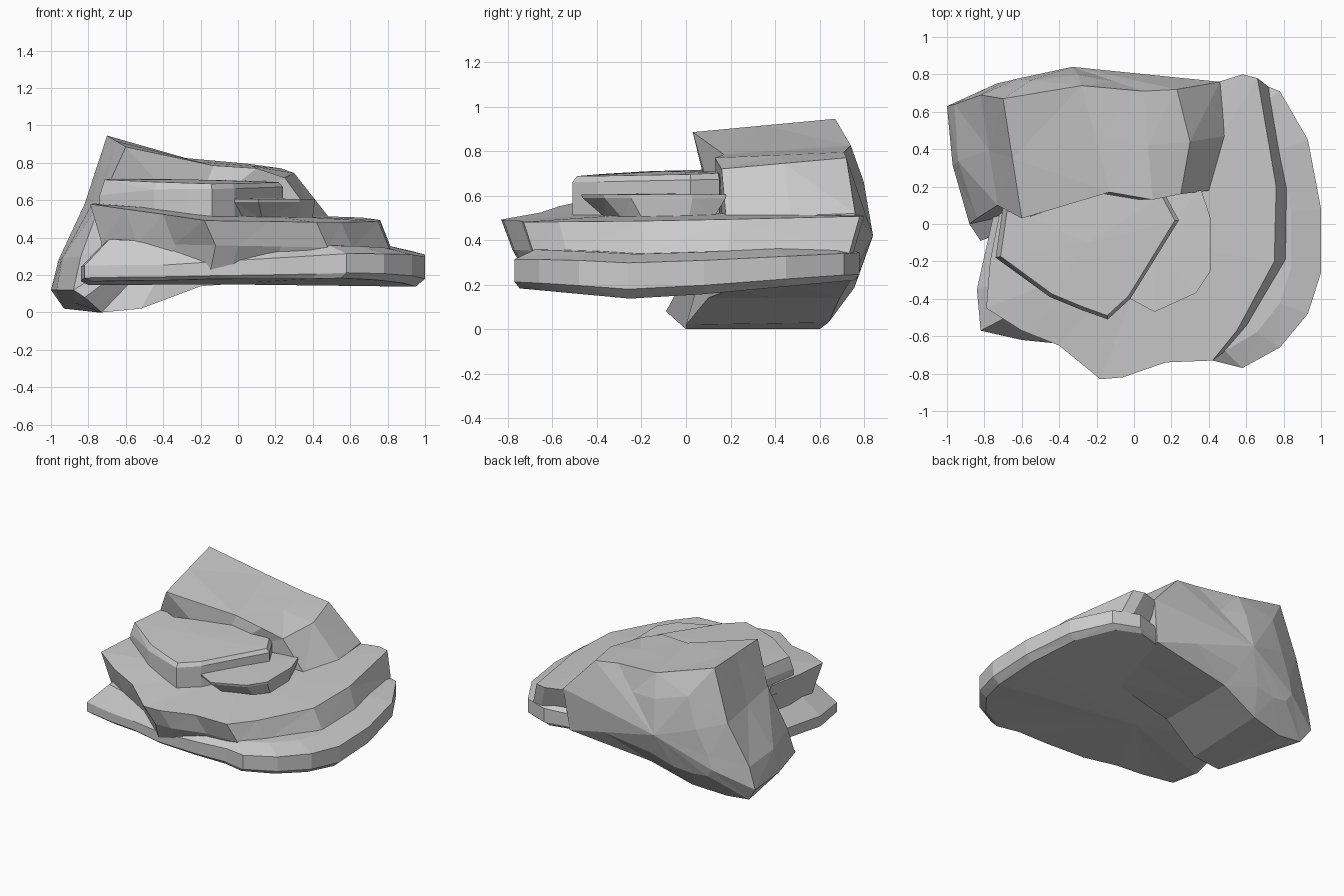
import bpy, bmesh
from mathutils import Vector

if "Cube" in bpy.data.objects:
    bpy.data.objects.remove(bpy.data.objects["Cube"])


def loft(name, rings, start, end):
    """Skin equal-length rings and close both ends with a fan to a point."""
    bm = bmesh.new()
    rows = [[bm.verts.new(p) for p in ring] for ring in rings]
    n = len(rows[0])
    for a, b in zip(rows, rows[1:]):
        for i in range(n):
            j = (i + 1) % n
            bm.faces.new((a[i], a[j], b[j], b[i]))
    for row, tip in ((rows[0], start), (rows[-1], end)):
        c = bm.verts.new(tip)
        for i in range(n):
            bm.faces.new((row[i], row[(i + 1) % n], c))
    bmesh.ops.triangulate(bm, faces=[f for f in bm.faces if len(f.verts) > 3])
    bmesh.ops.recalc_face_normals(bm, faces=bm.faces)
    mesh = bpy.data.meshes.new(name)
    bm.to_mesh(mesh)
    bm.free()
    obj = bpy.data.objects.new(name, mesh)
    bpy.context.collection.objects.link(obj)
    return obj


def ring(outline, height, scale=(1, 1), shift=(0, 0)):
    """Outline scaled and moved; height is a function of x and y."""
    return [(x * scale[0] + shift[0], y * scale[1] + shift[1], height(x, y))
            for x, y in outline]


# Back boulder: matching front and back sections, clockwise from lower left
front = [(-.88, 0, .12), (-.84, .03, .30), (-.73, .1, .6), (-.6, .03, .885),
         (-.13, .17, .785), (.1, .13, .77), (.25, .16, .72), (.41, .18, .5),
         (.35, .2, .18), (-.2, .1, .14), (-.52, 0, .02), (-.73, 0, 0),
         (-.82, -.09, .08)]
back = [(-1, .63, .12), (-.96, .64, .28), (-.82, .69, .58), (-.7, .67, .945),
        (-.28, .74, .825), (.05, .71, .795), (.23, .72, .77), (.46, .76, .52),
        (.42, .74, .22), (-.2, .69, .14), (-.5, .64, .03), (-.75, .6, 0),
        (-.93, .6, .02)]
front, back = [[Vector(p) for p in s] for s in (front, back)]
middle = [a.lerp(b, .5) for a, b in zip(front, back)]
for i, dx in ((0, -.03), (1, -.04), (6, .06), (7, .05)):
    middle[i].x += dx
bulge = Vector((-.33, .84, .42))
swell = []
for i, p in enumerate(back):
    q = p.lerp(bulge, .4)
    q.y = p.y + (bulge.y - p.y) * (.4 if 5 <= i <= 8 else .58)
    swell.append(q)
loft("back_boulder", [front, middle, back, swell], (-.25, .14, .5), bulge)

# Lower ledge: wide bottom slab, thin at the left, sagging rim at the right
low = [(-.82, -.57), (-.6, -.62), (-.4, -.64), (-.15, -.71), (.17, -.73),
       (.42, -.73), (.58, -.77), (.78, -.66), (.93, -.48), (1, -.26), (1, .08),
       (.93, .45), (.78, .71), (.6, .78), (.3, .7), (-.3, .5), (-.74, .1),
       (-.84, -.35)]


def sag(x, y):
    return abs(y + .2)


loft("lower_ledge", [
    ring(low, lambda x, y: .132 + .09 * sag(x, y), (.95, .97)),
    ring(low, lambda x, y: .155 + .08 * sag(x, y) + .02 * max(0, x)),
    ring(low, lambda x, y: .235 + .06 * min(1, max(0, x + .4)) + .05 * sag(x, y)
         - .03 * max(0, -y - .5)),
    ring(low, lambda x, y: .335 + .04 * sag(x, y) - .05 * min(0, x), (.84, .88))],
    (-.1, -.1, .15), (0, 0, .38))

# Upper ledge: slab that overhangs at the front and left, flares to the right
up = [(-.77, -.2), (-.79, -.45), (-.6, -.57), (-.4, -.65), (-.18, -.83),
      (-.06, -.82), (.17, -.74), (.42, -.73), (.55, -.57), (.75, -.2),
      (.76, .2), (.66, .78), (.58, .8), (.42, .75), (.2, .5), (-.5, .2),
      (-.72, .05)]
loft("upper_ledge", [
    ring(up, lambda x, y: .22, (.93, .85), (.02, 0)),
    ring(up, lambda x, y: .355 - .02 * x, (1, .94), (.06, 0)),
    ring(up, lambda x, y: .505 + .02 * y + .13 * max(0, -x - .15)
         - .02 * max(0, x))],
    (0, 0, .25), (.1, -.1, .525))

# Small step: undercut plate on the ledge
step = [(.36, .18), (.41, .03), (.41, -.25), (.33, -.37), (.11, -.47),
        (-.02, -.4), (-.2, -.2), (0, .12)]
loft("small_step", [
    ring(step, lambda x, y: .5, (.9, .75), (.03, -.01)),
    ring(step, lambda x, y: .59, (1, .99)),
    ring(step, lambda x, y: .605)],
    (.1, -.1, .5), (.1, -.1, .61))

# Top plate: highest slab in front of the boulder
plate = [(-.74, -.18), (-.45, -.39), (-.28, -.46), (-.14, -.51), (-.02, -.4),
         (.24, .02), (.17, .15), (-.13, .19), (-.58, .04), (-.7, .1)]
loft("top_plate", [
    ring(plate, lambda x, y: .5),
    ring(plate, lambda x, y: .67 + .02 * y - .12 * max(0, -x - .4)),
    ring(plate, lambda x, y: .70 + .03 * y - .02 * x, (.95, .96), (-.01, 0))],
    (-.2, -.1, .5), (-.25, -.1, .71))
